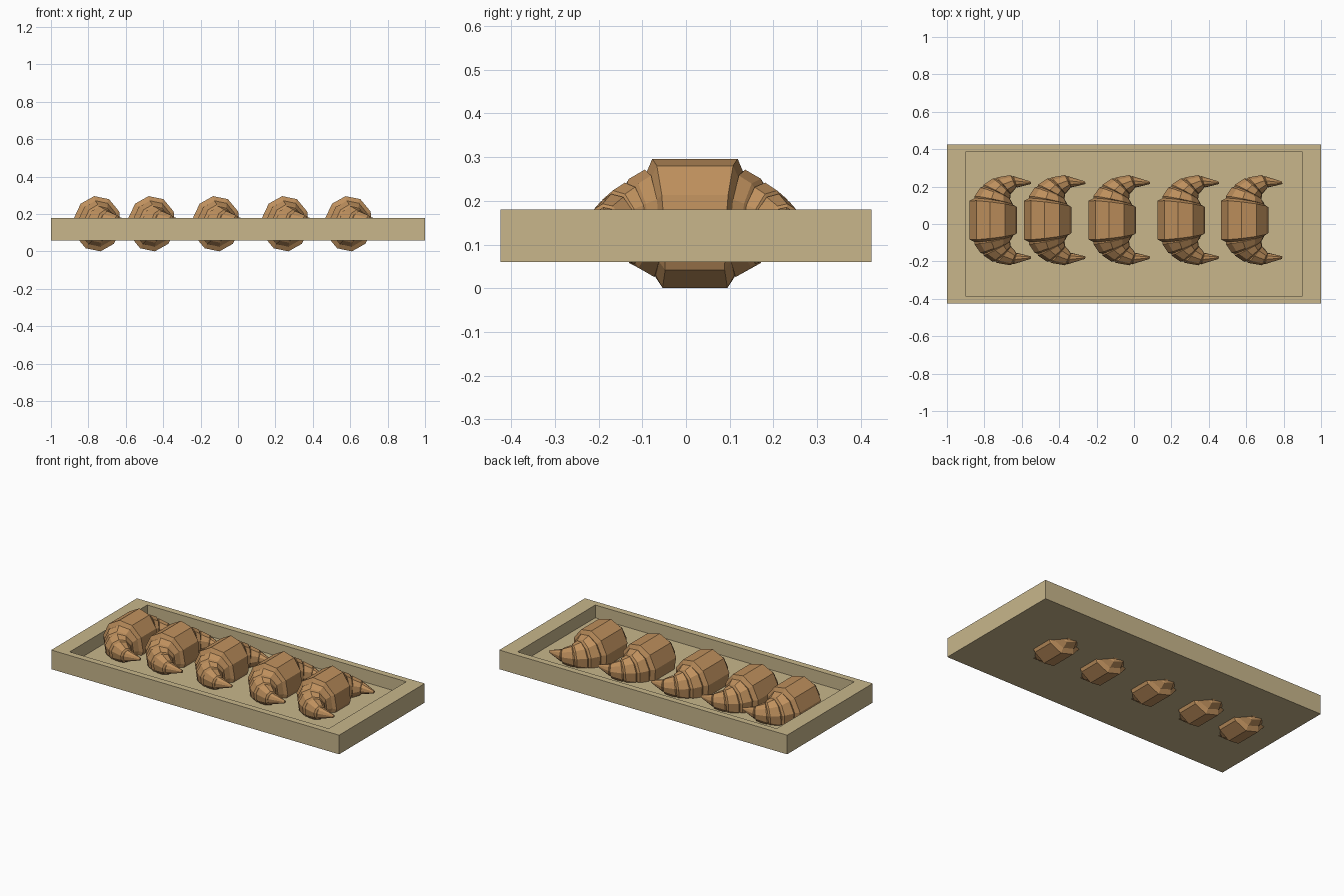
import bpy, bmesh
from math import sin, cos, radians

if "Cube" in bpy.data.objects:
    bpy.data.objects.remove(bpy.data.objects["Cube"])


def material(name, rgb):
    m = bpy.data.materials.new(name)
    m.diffuse_color = (*rgb, 1)
    m.use_nodes = True
    m.node_tree.nodes["Principled BSDF"].inputs["Base Color"].default_value = m.diffuse_color
    return m


def make_object(name, bm, mat):
    bmesh.ops.recalc_face_normals(bm, faces=bm.faces)
    me = bpy.data.meshes.new(name)
    bm.to_mesh(me)
    bm.free()
    me.materials.append(mat)
    ob = bpy.data.objects.new(name, me)
    bpy.context.collection.objects.link(ob)
    return ob


tray_mat = material("tray_wood", (0.58, 0.47, 0.26))
crust_mat = material("crust", (0.52, 0.28, 0.11))

# Tray: a box whose top is inset and pushed down
def rect(bm, hx, hy, z):
    return [bm.verts.new((sx * hx, sy * hy, z))
            for sx, sy in ((-1, -1), (1, -1), (1, 1), (-1, 1))]


def bridge(bm, a, b):
    n = len(a)
    for i in range(n):
        j = (i + 1) % n
        bm.faces.new((a[i], a[j], b[j], b[i]))


bm = bmesh.new()
loops = [rect(bm, 1, 0.425, 0.06), rect(bm, 1, 0.425, 0.18),
         rect(bm, 0.9, 0.385, 0.18), rect(bm, 0.9, 0.385, 0.10)]
for a, b in zip(loops, loops[1:]):
    bridge(bm, a, b)
bm.faces.new(loops[0])
bm.faces.new(loops[-1])
make_object("tray", bm, tray_mat)

# Half croissant: centre offset x, y, ring radius and yaw of each ring
HALF = [
    (0.000, 0.086, 0.1490, 7), (0.002, 0.100, 0.120, 9),     # middle roll
    (0.003, 0.104, 0.124, 12), (0.012, 0.140, 0.103, 22),    # second roll
    (0.015, 0.148, 0.088, 24),
    (0.018, 0.150, 0.094, 28), (0.045, 0.178, 0.076, 42),    # third roll
    (0.050, 0.183, 0.062, 45),
    (0.055, 0.183, 0.068, 50), (0.105, 0.205, 0.045, 68),    # fourth roll
    (0.112, 0.206, 0.034, 70),
    (0.115, 0.205, 0.037, 74), (0.200, 0.200, 0.008, 85),    # pointed tip
]
SIDES = 10


def ring(bm, dx, dy, r, yaw, side):
    c, s = cos(radians(yaw)), sin(radians(yaw))
    verts = []
    for k in range(SIDES):
        t = radians(28 + 360 / SIDES * k)
        u, w = 0.875 * r * sin(t), r * cos(t)
        lean = 0.065 * w          # upper edge reaches slightly further out
        x = dx + u * c + lean * s
        y = dy - u * s + lean * c
        verts.append(bm.verts.new((x, side * y, w)))
    return verts


def croissant(name, x):
    bm = bmesh.new()
    rings = [ring(bm, *h, -1) for h in reversed(HALF)]
    rings += [ring(bm, *h, 1) for h in HALF]
    for a, b in zip(rings, rings[1:]):
        bridge(bm, a, b)
    bm.faces.new(rings[0])
    bm.faces.new(rings[-1])
    ob = make_object(name, bm, crust_mat)
    ob.location = (x, 0.0205, 0.1485)


# Row of five croissants
for i, x in enumerate((-0.752, -0.461, -0.116, 0.253, 0.592)):
    croissant(f"croissant_{i + 1}", x)
